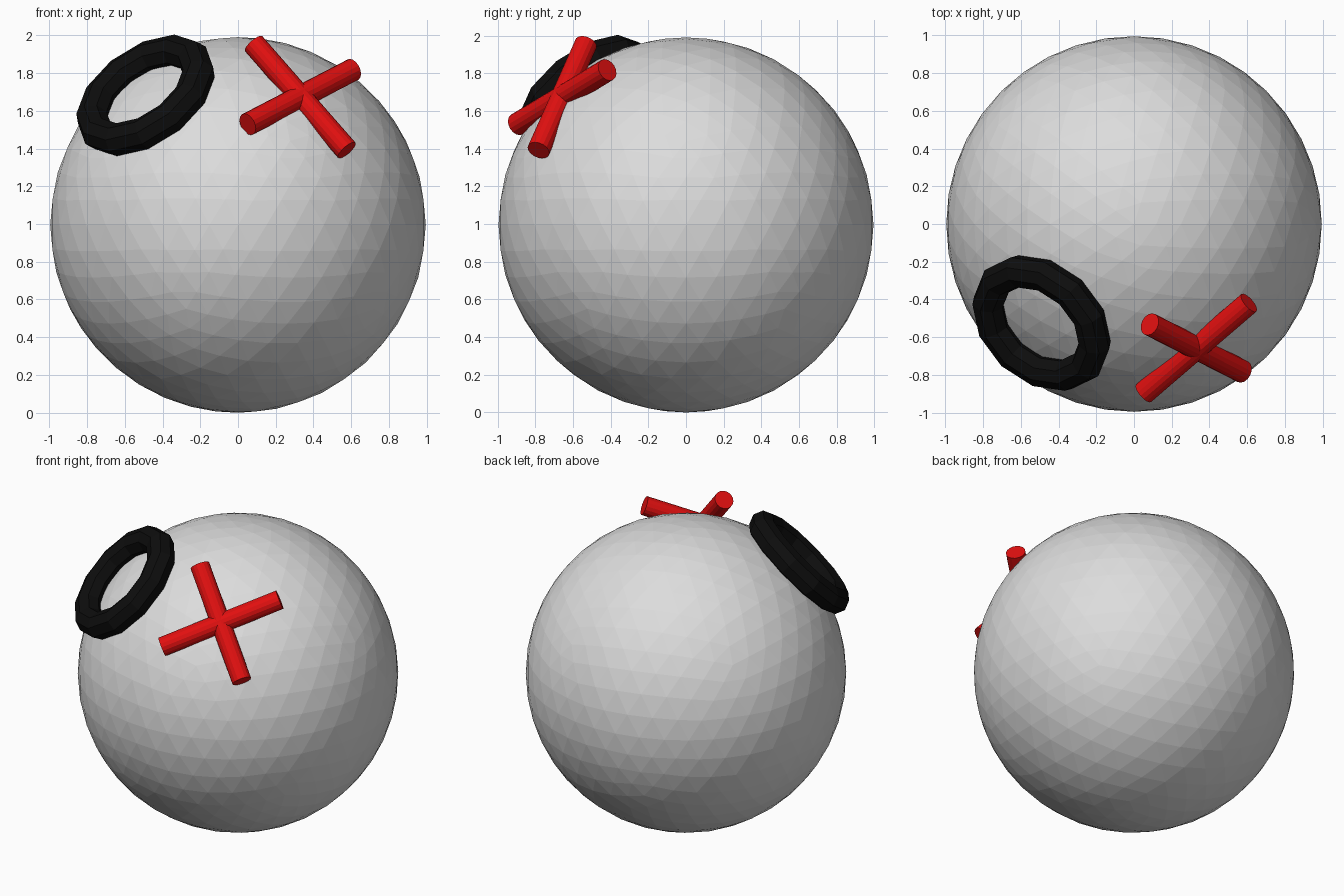
import bpy
from mathutils import Vector, Matrix

if "Cube" in bpy.data.objects:
    bpy.data.objects.remove(bpy.data.objects["Cube"])


def material(name, rgb):
    m = bpy.data.materials.new(name)
    m.diffuse_color = (*rgb, 1)
    m.use_nodes = True
    m.node_tree.nodes["Principled BSDF"].inputs["Base Color"].default_value = m.diffuse_color
    return m


grey = material("light_grey", (0.72, 0.72, 0.72))
black = material("black", (0.004, 0.004, 0.004))
red = material("red", (0.75, 0.005, 0.005))


def finish(name, mat):
    ob = bpy.context.object
    ob.name = name
    ob.data.materials.append(mat)
    return ob


# Faceted ball
R = 0.995
CENTRE = Vector((0, 0, R))
bpy.ops.mesh.primitive_ico_sphere_add(subdivisions=4, radius=R, location=CENTRE)
finish("ball", grey)

# Ring lying on the upper front left of the ball
ring_at = Vector((-0.49, -0.525, 1.682))
turn = (ring_at - CENTRE).to_track_quat('Z', 'Y')
bpy.ops.mesh.primitive_torus_add(major_radius=0.325, minor_radius=0.087,
                                 major_segments=12, minor_segments=8,
                                 location=ring_at, rotation=turn.to_euler())
finish("ring", black)

# Cross of two rods on the upper front right
cross_at = Vector((0.33, -0.657, 1.673))
for name, axis in (("cross_rod_a", (0.624, -0.318, -0.713)),
                   ("cross_rod_b", (0.707, 0.607, 0.367))):
    turn = Vector(axis).to_track_quat('Z', 'Y')
    bpy.ops.mesh.primitive_cylinder_add(vertices=16, radius=0.061, depth=0.79,
                                        location=cross_at, rotation=turn.to_euler())
    finish(name, red)
